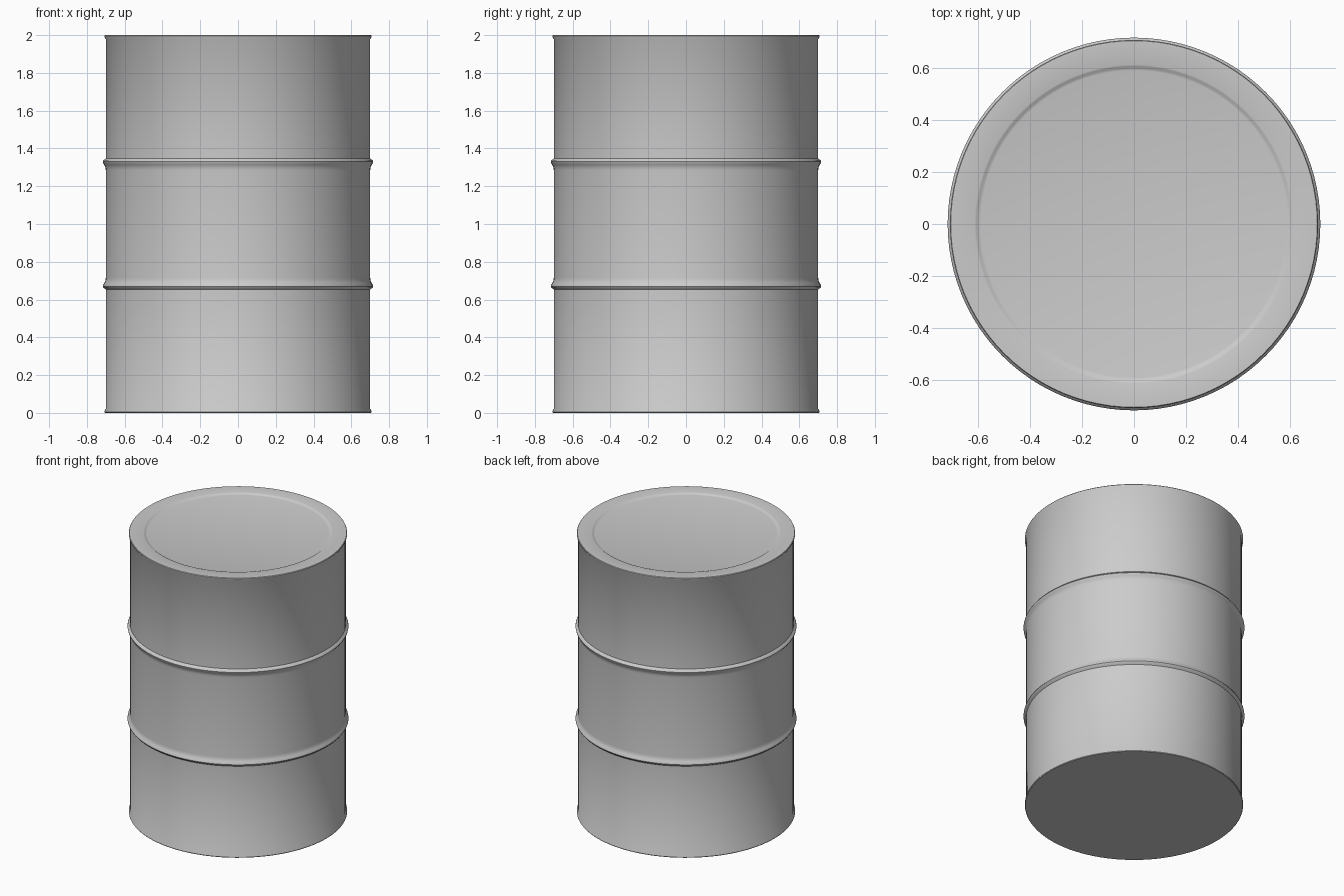
import bpy, bmesh, math

if "Cube" in bpy.data.objects:
    bpy.data.objects.remove(bpy.data.objects["Cube"])

SEGMENTS = 96

def lathe(name, profile):
    """Spin an (r, z) profile around z; the ends at r = 0 close the solid."""
    bm = bmesh.new()
    rings = []
    for r, z in profile:
        if r == 0:
            rings.append([bm.verts.new((0, 0, z))] * SEGMENTS)
        else:
            rings.append([bm.verts.new((r * math.cos(a), r * math.sin(a), z))
                          for a in (2 * math.pi * i / SEGMENTS for i in range(SEGMENTS))])
    for lo, hi in zip(rings, rings[1:]):
        for i in range(SEGMENTS):
            j = (i + 1) % SEGMENTS
            quad = list(dict.fromkeys((lo[i], lo[j], hi[j], hi[i])))
            bm.faces.new(quad)
    bmesh.ops.recalc_face_normals(bm, faces=bm.faces)
    mesh = bpy.data.meshes.new(name)
    bm.to_mesh(mesh)
    bm.free()
    obj = bpy.data.objects.new(name, mesh)
    bpy.context.collection.objects.link(obj)
    bpy.context.view_layer.objects.active = obj
    obj.select_set(True)
    bpy.ops.object.shade_smooth_by_angle(angle=math.radians(35))
    return obj

# Lower half of the wall: flared foot, straight wall, one rolled hoop
lower = [(0.704, 0.0), (0.707, 0.004), (0.707, 0.011), (0.700, 0.022),
         (0.700, 0.652), (0.703, 0.656), (0.712, 0.662), (0.716, 0.670),
         (0.714, 0.678), (0.707, 0.688), (0.702, 0.700), (0.700, 0.715)]
# Upper half mirrors the lower one
upper = [(r, 2 - z) for r, z in reversed(lower)]
# Lid with a shallow pressed centre panel
lid = [(0.612, 2.0), (0.606, 1.998), (0.598, 1.992), (0.590, 1.990), (0, 1.990)]

lathe("barrel", [(0, 0)] + lower + upper + lid)
